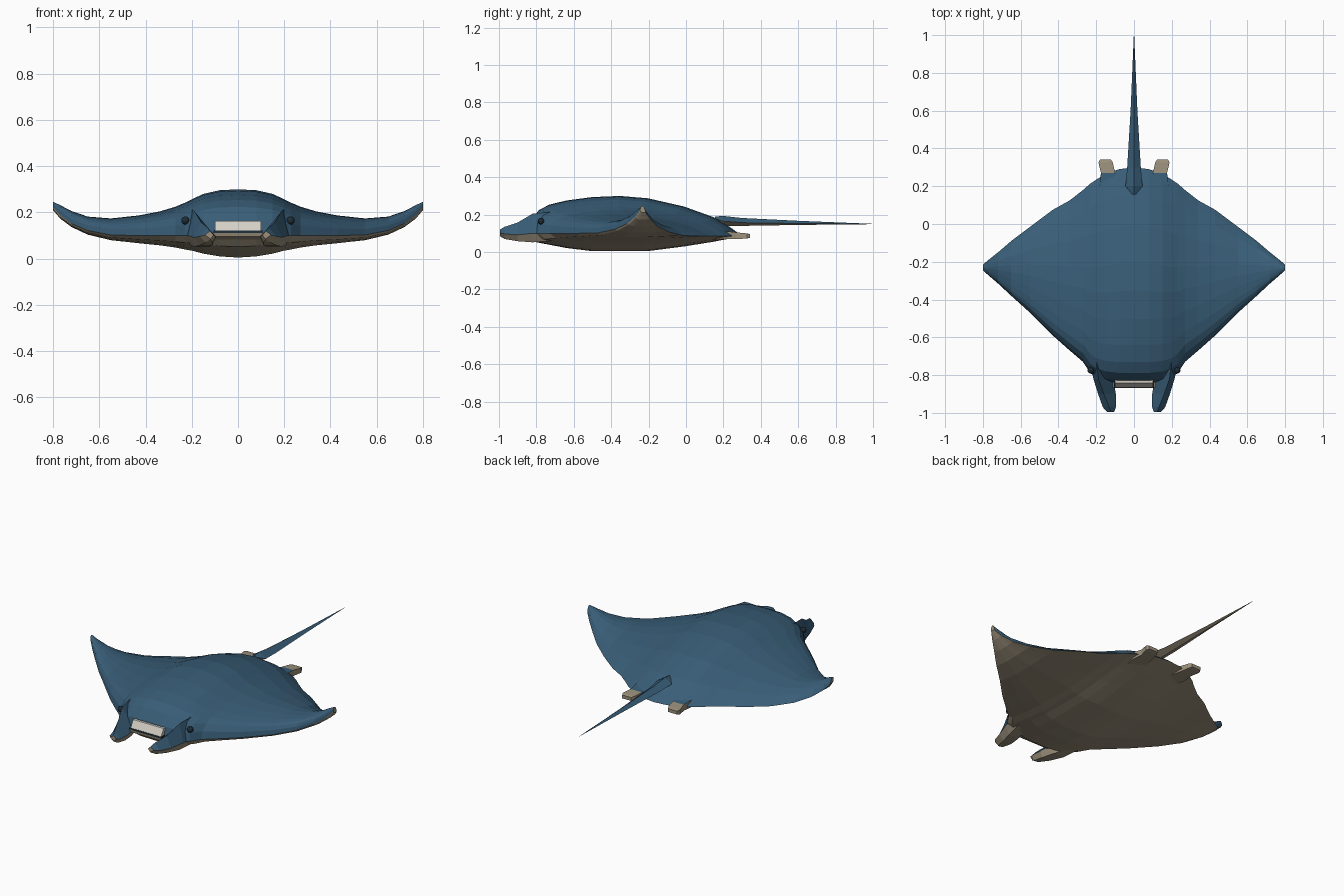
import bpy
import bmesh

cube = bpy.data.objects.get("Cube")
if cube:
    bpy.data.objects.remove(cube, do_unlink=True)


def material(name, red, green, blue):
    mat = bpy.data.materials.new(name)
    mat.use_nodes = True
    colour = (red, green, blue, 1)
    mat.diffuse_color = colour
    shader = next(n for n in mat.node_tree.nodes if n.type == "BSDF_PRINCIPLED")
    shader.inputs["Base Color"].default_value = colour
    return mat


SKIN = material("deep blue skin", .04, .11, .185)
BELLY = material("sandy belly", .33, .28, .2)
PALE = material("pale mouth", .66, .63, .56)
DARK = material("dark eye", .015, .03, .045)


def finish(name, bm, mats, mirrored):
    """Turn a bmesh into an object, optionally mirrored across the middle."""
    bmesh.ops.recalc_face_normals(bm, faces=bm.faces[:])
    mesh = bpy.data.meshes.new(name)
    bm.to_mesh(mesh)
    bm.free()
    for mat in mats:
        mesh.materials.append(mat)
    obj = bpy.data.objects.new(name, mesh)
    bpy.context.collection.objects.link(obj)
    if mirrored:
        mirror = obj.modifiers.new("Mirror", "MIRROR")
        mirror.use_axis[0] = True
        mirror.merge_threshold = .001
    return obj


def loft(name, rings, rule, mats=(SKIN, BELLY), mirrored=True, cap_start=True):
    """Skin closed rings of points; rule(section, side) picks the material."""
    bm = bmesh.new()
    rows = [[bm.verts.new(p) for p in ring] for ring in rings]
    count = len(rows[0])
    for i in range(len(rows) - 1):
        for k in range(count):
            n = (k + 1) % count
            face = bm.faces.new((rows[i][k], rows[i][n], rows[i + 1][n], rows[i + 1][k]))
            face.material_index = rule(i, k)
    if cap_start:
        bm.faces.new(rows[0])
    cap = bm.faces.new(rows[-1])
    cap.material_index = len(mats) - 1
    return finish(name, bm, mats, mirrored)


# Body and wings: chord sections from the middle out to the wing tip
# (x, front y, back y, rim z, top z, bottom z)
stations = [
    (0, -.845, .3, .1, .3, .005),
    (.08, -.845, .29, .1, .296, .01),
    (.15, -.835, .265, .1, .28, .022),
    (.2, -.815, .235, .1, .257, .035),
    (.23, -.79, .215, .1, .242, .04),
    (.27, -.73, .18, .1, .225, .048),
    (.34, -.67, .125, .1, .204, .058),
    (.43, -.59, .075, .1, .187, .067),
    (.55, -.47, -.015, .103, .174, .08),
    (.65, -.38, -.09, .122, .182, .104),
    (.72, -.315, -.15, .152, .206, .137),
    (.77, -.272, -.19, .19, .232, .174),
    (.8, -.245, -.215, .225, .246, .212),
]
top_curve = [(0, 0), (.015, .35), (.05, .62), (.1, .77), (.18, .88), (.3, .97),
             (.43, 1), (.56, .94), (.73, .73), (.87, .46), (.95, .2), (1, 0)]
low_curve = [(.87, .38), (.73, .7), (.56, 1), (.3, 1), (.18, .82), (.04, .5)]


def wing_section(x, front, back, rim, top, low):
    ring = []
    for curve, peak in ((top_curve, top), (low_curve, low)):
        for t, f in curve:
            # the rim sinks a little towards the tail
            edge = rim - .015 * t
            ring.append((x, front + (back - front) * t, edge + (peak - edge) * f))
    return ring


upper_sides = len(top_curve) - 1
loft("body_and_wings", [wing_section(*s) for s in stations],
     lambda i, k: 0 if k < upper_sides else 1, cap_start=False)


# Horn fins beside the mouth: (y, inner x, outer x, low z, middle z, ridge x, ridge z)
horn = [
    (-.72, .14, .235, .06, .1, .2, .215),
    (-.82, .11, .215, .052, .1, .188, .205),
    (-.9, .096, .19, .058, .092, .16, .158),
    (-.97, .096, .165, .07, .097, .132, .135),
    (-.995, .105, .143, .085, .102, .122, .12),
]
loft("horn_fins",
     [[(xi, y, zm), (xi + .015, y, zl), (xo - .025, y, zl), (xo, y, zm), (xr, y, zr)]
      for y, xi, xo, zl, zm, xr, zr in horn],
     lambda i, k: 0 if k > 2 else 1)


# Rear fins: blue root on top, sandy end and underside
rear = [(.13, .06, .17, .07, .115), (.21, .085, .182, .07, .112),
        (.27, .1, .175, .07, .105), (.325, .112, .188, .072, .1),
        (.342, .122, .18, .076, .096)]
loft("rear_fins",
     [[(xi, y, zl), (xo, y, zl), (xo, y, zt), (xi, y, zt)] for y, xi, xo, zl, zt in rear],
     lambda i, k: 0 if k == 2 and i < 2 else 1)


# Whip tail: diamond section, blue above and sandy below
tail = [(.155, .008, .19, .18, .15), (.2, .045, .193, .165, .14),
        (.3, .036, .182, .157, .14), (.6, .018, .167, .153, .145),
        (1, .001, .151, .15, .149)]
loft("tail",
     [[(0, y, zt), (w, y, zm), (0, y, zl), (-w, y, zm)] for y, w, zt, zm, zl in tail],
     lambda i, k: 0 if k in (0, 3) else 1, mirrored=False)


# Mouth: pale sloping lip with a dark line beneath it
def bar(name, half, profile, mat):
    loft(name, [[(x, y, z) for y, z in profile] for x in (-half, half)],
         lambda i, k: 0, mats=(mat,), mirrored=False)


bar("mouth", .1, [(-.866, .122), (-.842, .162), (-.79, .165), (-.79, .122)], PALE)
bar("mouth_line", .105, [(-.868, .112), (-.868, .122), (-.79, .122), (-.79, .112)], DARK)
bar("lower_lip", .11, [(-.862, .095), (-.866, .112), (-.79, .112), (-.79, .07)], BELLY)

# Eyes on the sides of the head
bm = bmesh.new()
bmesh.ops.create_icosphere(bm, subdivisions=2, radius=.018)
bmesh.ops.translate(bm, verts=bm.verts[:], vec=(.228, -.775, .165))
finish("eyes", bm, (DARK,), True)
